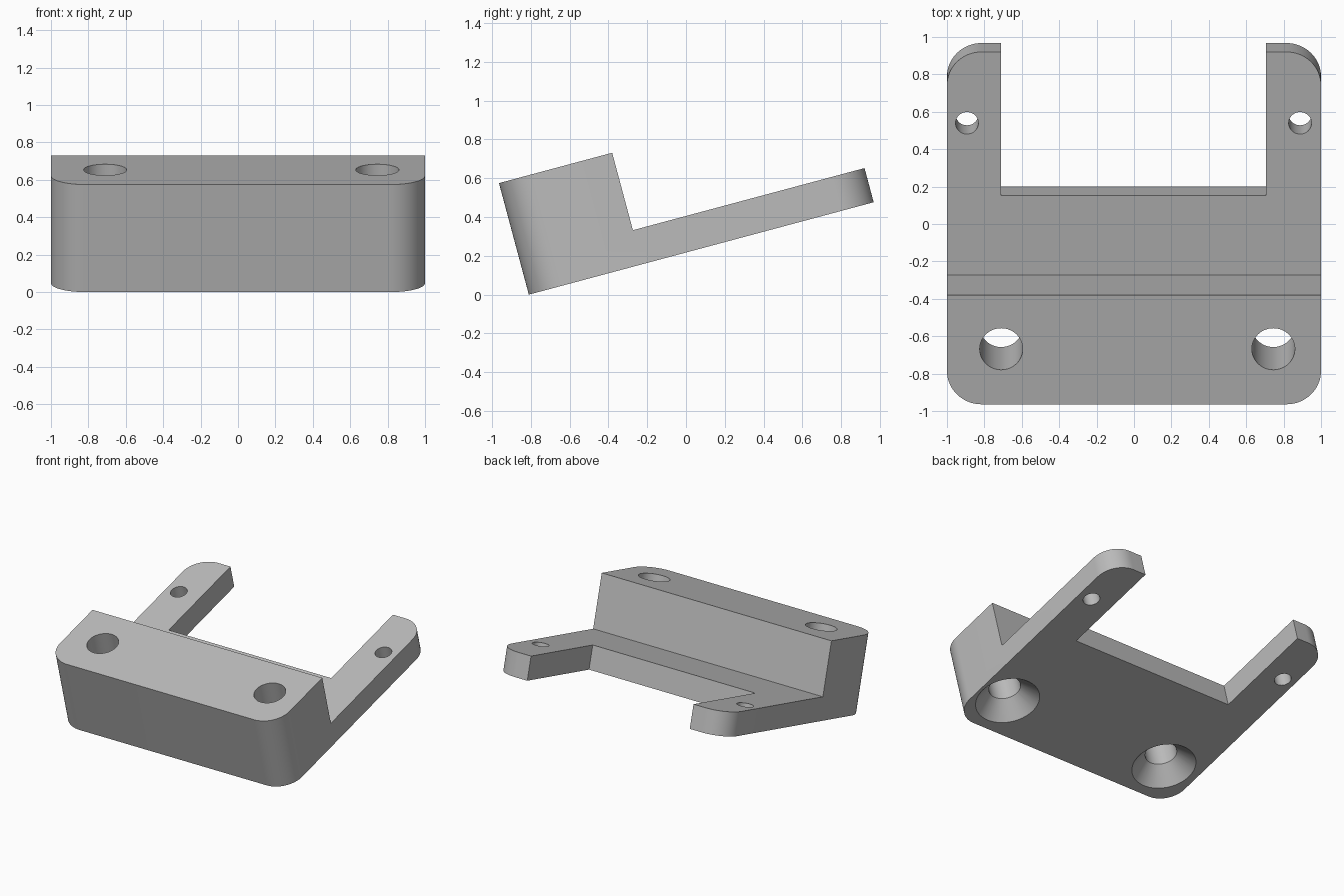
import bpy
import bmesh
from math import cos, sin, pi, radians
from mathutils import Matrix

cube = bpy.data.objects.get("Cube")
if cube:
    bpy.data.objects.remove(cube, do_unlink=True)

# Dimensions, before the bracket is tilted
LENGTH, HEIGHT, PLATE = 1.84, 0.595, 0.182
BLOCK, NOTCH, CORNER = 0.604, 1.045, 0.185
TILT = Matrix.Translation((0, -0.81, 0)) @ Matrix.Rotation(radians(15), 4, "X")

grey = bpy.data.materials.new("grey")
grey.use_nodes = True
grey.diffuse_color = (0.5, 0.5, 0.5, 1)
grey.node_tree.nodes["Principled BSDF"].inputs["Base Color"].default_value = grey.diffuse_color


def make_object(name, bm):
    bmesh.ops.recalc_face_normals(bm, faces=bm.faces)
    bm.transform(TILT)
    mesh = bpy.data.meshes.new(name)
    bm.to_mesh(mesh)
    bm.free()
    mesh.materials.append(grey)
    obj = bpy.data.objects.new(name, mesh)
    bpy.context.collection.objects.link(obj)
    return obj


def prism(name, outline, low, high):
    bm = bmesh.new()
    face = bm.faces.new([bm.verts.new((x, y, low)) for x, y in outline])
    top = bmesh.ops.extrude_face_region(bm, geom=[face])["geom"]
    bmesh.ops.translate(bm, vec=(0, 0, high - low),
                        verts=[v for v in top if isinstance(v, bmesh.types.BMVert)])
    return make_object(name, bm)


def box(name, x0, x1, y0, y1, z0, z1):
    return prism(name, [(x0, y0), (x1, y0), (x1, y1), (x0, y1)], z0, z1)


def cone(name, x, y, z0, z1, r0, r1):
    bm = bmesh.new()
    bmesh.ops.create_cone(bm, cap_ends=True, segments=64, radius1=r0, radius2=r1,
                          depth=z1 - z0, matrix=Matrix.Translation((x, y, (z0 + z1) / 2)))
    return make_object(name, bm)


def cut(target, cutter):
    cutter.hide_render = True
    mod = target.modifiers.new("cut", "BOOLEAN")
    mod.operation = "DIFFERENCE"
    mod.solver = "EXACT"
    mod.object = cutter
    bpy.context.view_layer.objects.active = target
    bpy.ops.object.modifier_apply(modifier=mod.name)
    bpy.data.objects.remove(cutter, do_unlink=True)


# Solid with rounded vertical corners
outline = []
corners = [(1, 1), (-1, 1), (-1, -1), (1, -1)]
for i, (sx, sy) in enumerate(corners):
    cx = sx * (1 - CORNER)
    cy = LENGTH / 2 + sy * (LENGTH / 2 - CORNER)
    for k in range(17):
        a = pi / 2 * (i + k / 16)
        outline.append((cx + CORNER * cos(a), cy + CORNER * sin(a)))
bracket = prism("bracket", outline, 0, HEIGHT)

# Step behind the block, and the gap between the arms
cut(bracket, box("step_cutter", -2, 2, BLOCK, 3, PLATE, 2))
cut(bracket, box("gap_cutter", -0.71, 0.705, NOTCH, 3, -1, 1))

# Countersunk holes in the block
SINK, BORE, DEPTH, EXTRA = 0.232, 0.115, 0.125, 0.02
slope = (SINK - BORE) / DEPTH
for x in (-0.71, 0.745):
    cut(bracket, cone("bore_cutter", x, 0.306, -0.5, 1, BORE, BORE))
    cut(bracket, cone("countersink_cutter", x, 0.306, -EXTRA, DEPTH,
                      SINK + slope * EXTRA, BORE))

# Small holes in the arms
for x in (-0.893, 0.888):
    cut(bracket, cone("arm_hole_cutter", x, 1.446, -0.5, 0.5, 0.061, 0.061))

bpy.ops.object.select_all(action="DESELECT")
bracket.select_set(True)
bpy.context.view_layer.objects.active = bracket
bpy.ops.object.shade_smooth_by_angle(angle=radians(30))
